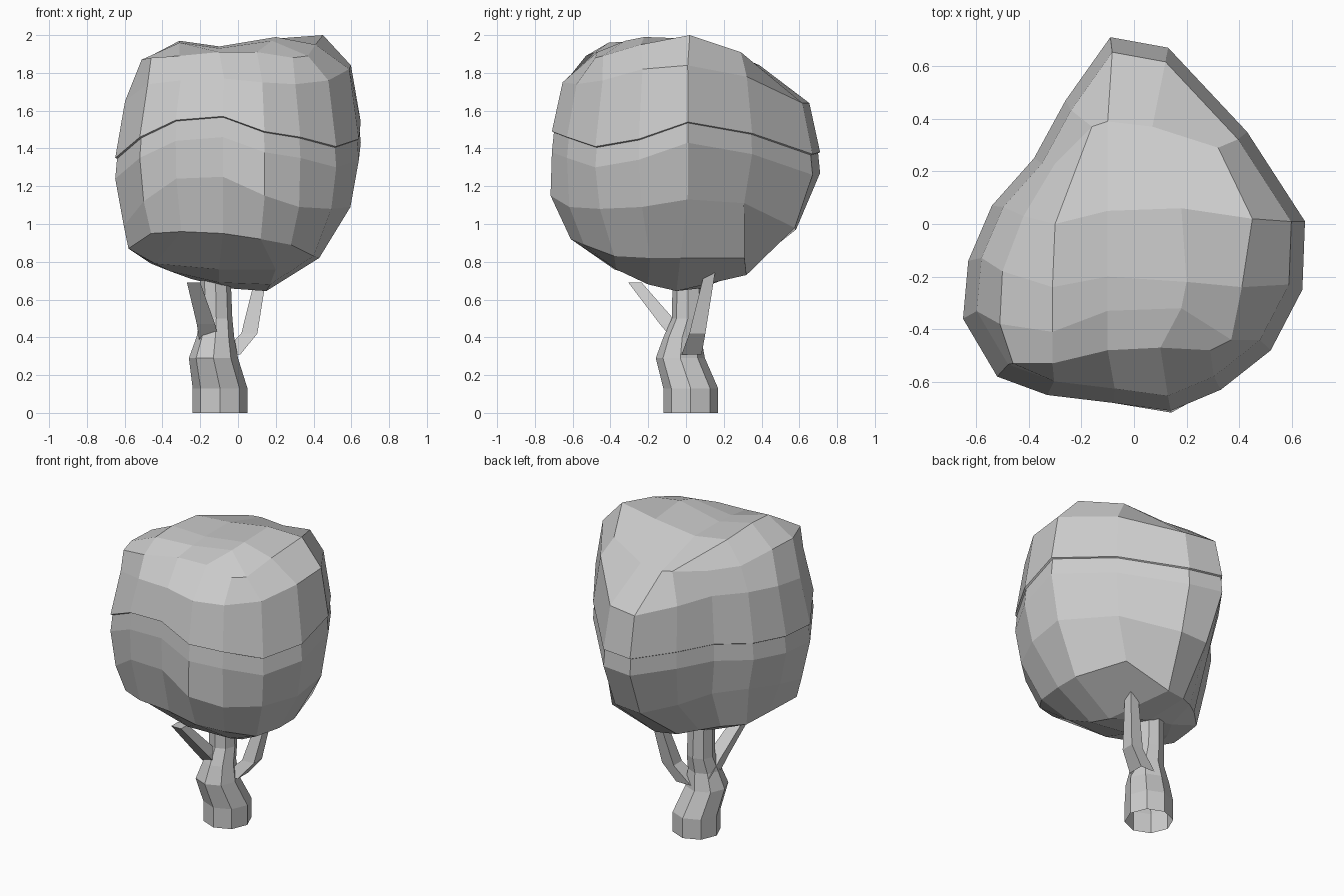
import bpy, bmesh, math

cube = bpy.data.objects.get("Cube")
if cube:
    bpy.data.objects.remove(cube, do_unlink=True)

grey = bpy.data.materials.new("plain grey")
grey.use_nodes = True
grey.diffuse_color = (0.6, 0.6, 0.6, 1)
grey.node_tree.nodes["Principled BSDF"].inputs["Base Color"].default_value = (0.6, 0.6, 0.6, 1)


def finish(name, bm):
    """Turn a bmesh into a flat shaded grey object."""
    bmesh.ops.recalc_face_normals(bm, faces=bm.faces)
    mesh = bpy.data.meshes.new(name)
    bm.to_mesh(mesh)
    bm.free()
    mesh.materials.append(grey)
    obj = bpy.data.objects.new(name, mesh)
    bpy.context.collection.objects.link(obj)
    return obj


def bridge(bm, lower, upper):
    """Join two rings of vertices with quads."""
    count = len(lower)
    for i in range(count):
        k = (i + 1) % count
        bm.faces.new((lower[i], lower[k], upper[k], upper[i]))


def tube(name, path, sides, turn=0):
    """Faceted stem through (x, y, z, radius) stations, open at the foot."""
    bm = bmesh.new()
    rings = []
    for x, y, z, r in path:
        ring = []
        for i in range(sides):
            a = math.tau * i / sides + turn
            ring.append(bm.verts.new((x + r * math.cos(a), y + r * math.sin(a), z)))
        rings.append(ring)
    for lower, upper in zip(rings, rings[1:]):
        bridge(bm, lower, upper)
    bm.faces.new(rings[-1])
    return finish(name, bm)


def grid_cap(bm, ring, inner):
    """Close a ring of sixteen vertices with a four by four patch around nine inner points."""
    n = 4
    grid = {}
    for k in range(n):
        grid[(n, k)] = ring[(6 - k) % 16]        # +x side, front to back
        grid[(n - k, n)] = ring[(2 - k) % 16]    # back, +x to -x
        grid[(0, n - k)] = ring[14 - k]          # -x side, back to front
        grid[(k, 0)] = ring[10 - k]              # front, -x to +x
    for index, point in enumerate(inner):
        grid[(index // 3 + 1, index % 3 + 1)] = bm.verts.new(point)
    for i in range(n):
        for j in range(n):
            bm.faces.new((grid[(i + 1, j)], grid[(i + 1, j + 1)],
                          grid[(i, j + 1)], grid[(i, j)]))


# Crown columns: x, y, upper height, seam height, belly height, belly scale
columns = [
    (-.09, .71, 1.64, 1.38, .97, .82), (.13, .67, 1.64, 1.37, .98, .86),
    (.43, .35, 1.78, 1.48, 1.11, .88), (.65, .01, 1.84, 1.54, 1.13, .92),
    (.64, -.25, 1.82, 1.45, 1.09, .93), (.52, -.48, 1.76, 1.41, 1.08, .95),
    (.33, -.63, 1.74, 1.46, 1.09, .98), (.14, -.71, 1.75, 1.49, 1.15, 1.01),
    (-.08, -.68, 1.77, 1.57, 1.25, .99), (-.33, -.65, 1.76, 1.55, 1.24, .99),
    (-.52, -.58, 1.74, 1.46, 1.12, .96), (-.65, -.36, 1.65, 1.35, .99, .93),
    (-.63, -.14, 1.67, 1.35, 1.03, .94), (-.54, .07, 1.68, 1.36, 1.05, .93),
    (-.38, .25, 1.68, 1.38, 1.04, .92), (-.26, .47, 1.66, 1.38, 1.00, .87),
]
# Edge of the crown's underside
base = [
    (-.14, .29, .74), (0, .32, .73), (.32, .31, .82), (.43, -.03, .82),
    (.43, -.19, .82), (.40, -.38, .83), (.28, -.54, .89), (.12, -.61, .92),
    (-.08, -.60, .95), (-.30, -.59, .96), (-.46, -.51, .95), (-.58, -.32, .87),
    (-.52, -.12, .83), (-.46, .03, .79), (-.35, .14, .79), (-.25, .22, .77),
]
base_inner = [
    (-.44, -.30, .79), (-.36, -.12, .75), (-.25, .05, .71),
    (-.10, -.38, .76), (-.10, -.17, .69), (-.06, .08, .66),
    (.20, -.37, .76), (.17, -.20, .68), (.15, -.05, .645),
]
# Edge of the crown's top, with a ridge, a dip and a ridge across it
shoulder = [
    (-.10, .39, 1.84), (.07, .37, 1.84), (.32, .29, 1.91), (.45, .02, 2.0),
    (.41, -.24, 1.95), (.37, -.44, 1.89), (.29, -.48, 1.88), (.10, -.47, 1.91),
    (-.10, -.48, 1.91), (-.31, -.53, 1.89), (-.46, -.53, 1.88), (-.51, -.38, 1.87),
    (-.50, -.18, 1.87), (-.42, .03, 1.82), (-.30, .23, 1.83), (-.16, .37, 1.845),
]
top_inner = [
    (-.31, -.41, 1.96), (-.31, -.24, 1.97), (-.30, 0, 1.95),
    (-.10, -.33, 1.93), (-.10, -.20, 1.94), (-.10, .05, 1.94),
    (.18, -.32, 1.97), (.20, -.22, 1.99), (.18, .06, 1.98),
]


def crown():
    bm = bmesh.new()
    rings = [[bm.verts.new(point) for point in base]]
    rings += [[] for _ in range(5)]
    for x, y, upper, seam, belly, scale in columns:
        profile = [
            (scale, belly),
            (1, seam - .11),
            (.985, seam - .005),     # recessed seam under the upper lip
            (1, seam),
            (.92, upper),
        ]
        for ring, (s, z) in zip(rings[1:], profile):
            ring.append(bm.verts.new((x * s, y * s, z)))
    rings.append([bm.verts.new(point) for point in shoulder])
    for lower, upper in zip(rings, rings[1:]):
        bridge(bm, lower, upper)
    grid_cap(bm, rings[0], base_inner)
    grid_cap(bm, rings[-1], top_inner)
    return finish("crown", bm)


crown()

# Trunk and its two side branches
tube("trunk", [(-.095, .025, 0, .145), (-.095, .025, .13, .145), (-.13, -.03, .29, .13),
               (-.12, -.02, .40, .10), (-.115, .01, .50, .085), (-.12, .01, .75, .08)], 8)
tube("front_branch", [(-.15, 0, .37, .075), (-.17, -.09, .47, .068),
                      (-.235, -.27, .69, .05)], 4, math.pi / 4)
tube("back_branch", [(-.04, .03, .31, .075), (.06, .06, .42, .06),
                     (.125, .125, .74, .04)], 4, math.pi / 4)
